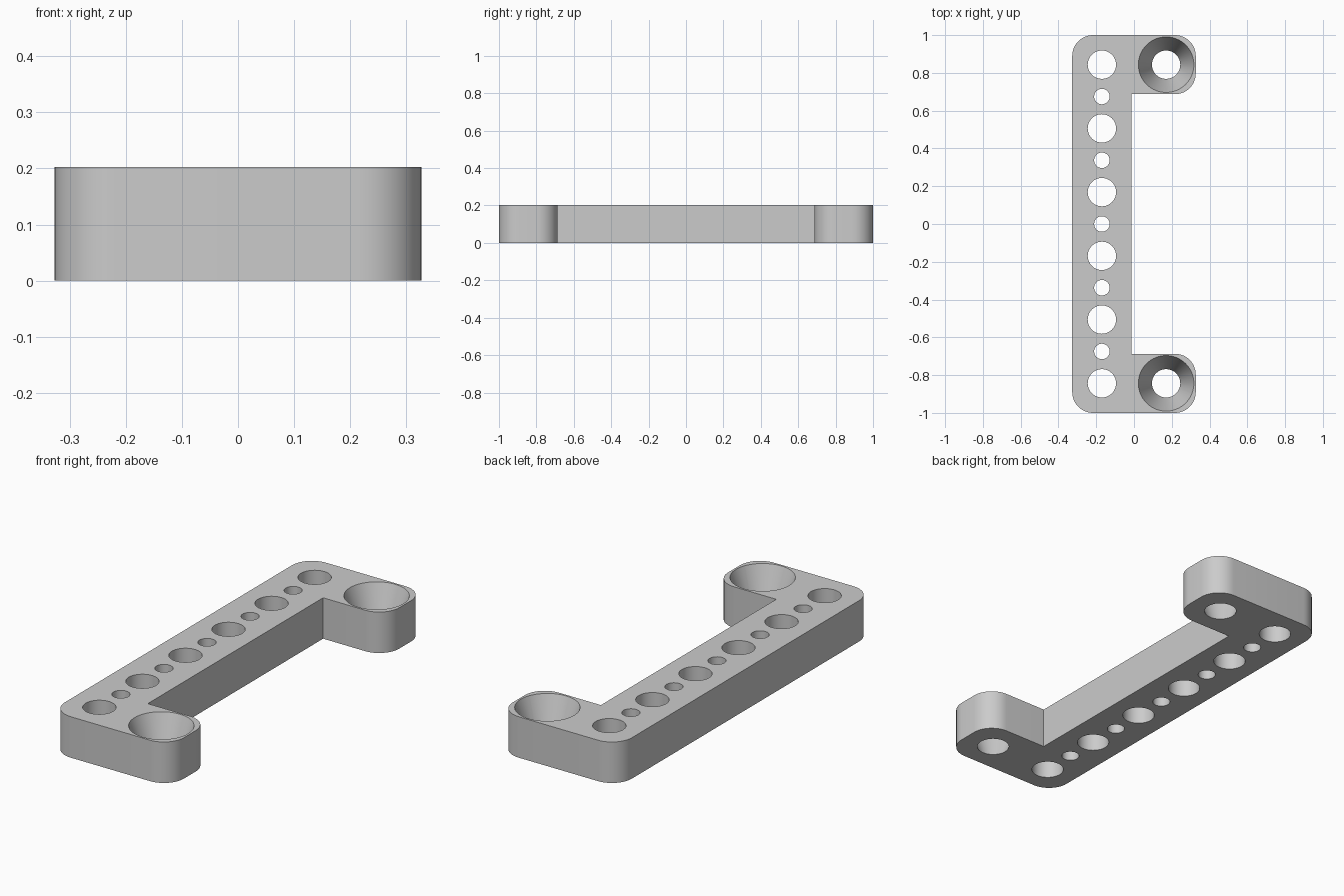
import bpy, bmesh, math

cube = bpy.data.objects.get("Cube")
if cube:
    bpy.data.objects.remove(cube, do_unlink=True)

HALF_X, HALF_Y, HEIGHT = 0.327, 1.0, 0.203
INNER_X, INNER_Y = -0.014, 0.687      # inside corner of each arm
CORNER = 0.11
PITCH = 0.1687
HOLE_X = 0.17

grey = bpy.data.materials.new("light_grey")
grey.use_nodes = True
grey.diffuse_color = (0.6, 0.6, 0.6, 1)
grey.node_tree.nodes["Principled BSDF"].inputs["Base Color"].default_value = (0.6, 0.6, 0.6, 1)


def make_object(name, bm):
    bmesh.ops.recalc_face_normals(bm, faces=bm.faces)
    mesh = bpy.data.meshes.new(name)
    bm.to_mesh(mesh)
    bm.free()
    mesh.materials.append(grey)
    obj = bpy.data.objects.new(name, mesh)
    bpy.context.collection.objects.link(obj)
    return obj


def arc(cx, cy, start):
    """Quarter circle of outline points, counter-clockwise."""
    steps = 12
    return [(cx + CORNER * math.cos(start + math.pi / 2 * i / steps),
             cy + CORNER * math.sin(start + math.pi / 2 * i / steps))
            for i in range(steps + 1)]


def add_hole(bm, x, y, bottom_radius, top_radius):
    """Round cutter whose radii are given at the lower and upper faces."""
    over = 0.02
    flare = (top_radius - bottom_radius) * over / HEIGHT
    new = bmesh.ops.create_cone(bm, cap_ends=True, segments=64,
                                radius1=bottom_radius - flare,
                                radius2=top_radius + flare,
                                depth=HEIGHT + 2 * over)
    bmesh.ops.translate(bm, verts=new["verts"], vec=(x, y, HEIGHT / 2))


# Bracket outline: half of it, then its mirror image
cx, cy = HALF_X - CORNER, HALF_Y - CORNER
upper = [(INNER_X, INNER_Y)]
upper += arc(cx, INNER_Y + CORNER, -math.pi / 2)
upper += arc(cx, cy, 0)
upper += arc(-cx, cy, math.pi / 2)
outline = upper + [(x, -y) for x, y in reversed(upper)]

bm = bmesh.new()
face = bm.faces.new([bm.verts.new((x, y, 0)) for x, y in outline])
solid = bmesh.ops.extrude_face_region(bm, geom=[face])
top = [v for v in solid["geom"] if isinstance(v, bmesh.types.BMVert)]
bmesh.ops.translate(bm, verts=top, vec=(0, 0, HEIGHT))
bracket = make_object("bracket", bm)

# Alternating large and small holes, plus one conical screw hole per arm
bm = bmesh.new()
for i in range(-5, 6):
    radius = 0.075 if i % 2 else 0.041
    add_hole(bm, -HOLE_X, i * PITCH, radius, radius)
for side in (-1, 1):
    add_hole(bm, HOLE_X, side * 5 * PITCH, 0.075, 0.147)
cutter = make_object("hole_cutter", bm)
cutter.hide_render = True

cut = bracket.modifiers.new("holes", "BOOLEAN")
cut.operation = "DIFFERENCE"
cut.solver = "EXACT"
cut.object = cutter

bpy.ops.object.select_all(action="DESELECT")
bracket.select_set(True)
bpy.context.view_layer.objects.active = bracket
bpy.ops.object.modifier_apply(modifier=cut.name)
bpy.data.objects.remove(cutter, do_unlink=True)
bpy.ops.object.shade_smooth_by_angle(angle=math.radians(30))
